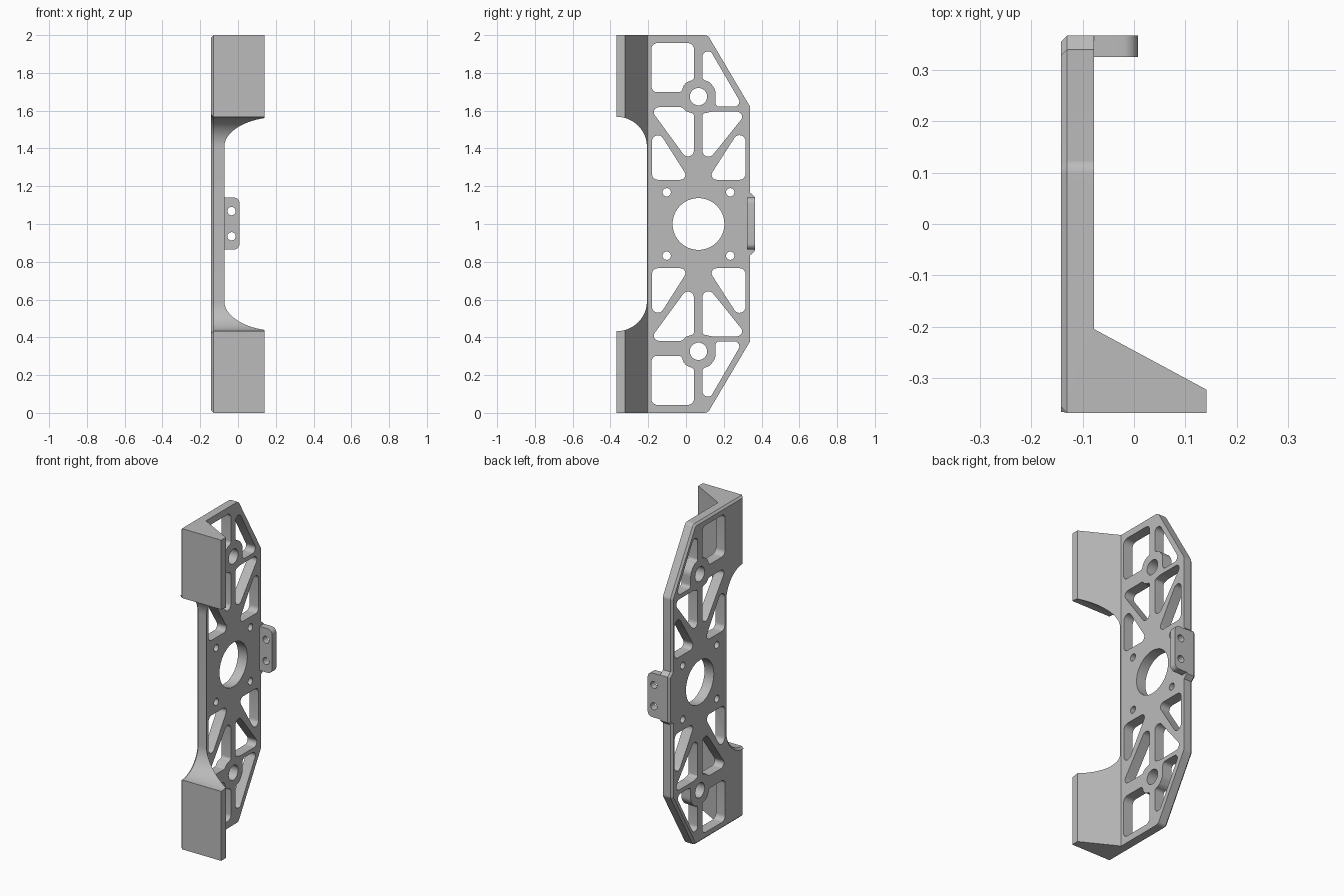
import bpy, bmesh, math
from mathutils import Vector

if "Cube" in bpy.data.objects:
    bpy.data.objects.remove(bpy.data.objects["Cube"], do_unlink=True)

grey = bpy.data.materials.new("plain grey")
grey.use_nodes = True
COLOUR = (0.5, 0.5, 0.5, 1)
grey.diffuse_color = COLOUR
grey.node_tree.nodes["Principled BSDF"].inputs["Base Color"].default_value = COLOUR


def rounded(corners, segments=8):
    """Turn (u, v, radius) corners into a filleted outline."""
    out = []
    for i, (u, v, r) in enumerate(corners):
        p = Vector((u, v))
        if r == 0:
            out.append(p)
            continue
        a = (Vector(corners[i - 1][:2]) - p).normalized()
        b = (Vector(corners[(i + 1) % len(corners)][:2]) - p).normalized()
        half = a.angle(b) / 2
        centre = p + (a + b).normalized() * r / math.sin(half)
        start = p + a * r / math.tan(half) - centre
        end = p + b * r / math.tan(half) - centre
        sweep = start.angle(end)
        for k in range(segments + 1):
            t = k / segments
            out.append(centre + (start * math.sin((1 - t) * sweep)
                                 + end * math.sin(t * sweep)) / math.sin(sweep))
    return out


def circle(u, v, r, n=32):
    return [Vector((u + r * math.cos(math.tau * k / n),
                    v + r * math.sin(math.tau * k / n))) for k in range(n)]


def prisms(name, outlines, axis, low, high, chamfer=0):
    """Extrude flat outlines along an axis; optionally chamfer the low rim."""
    place = {"x": lambda u, v, d: (d, u, v),
             "y": lambda u, v, d: (u, d, v),
             "z": lambda u, v, d: (u, v, d)}[axis]
    bm = bmesh.new()
    for outline in outlines:
        ends = [[bm.verts.new(place(u, v, d)) for u, v in outline] for d in (low, high)]
        rim = bm.faces.new(ends[0])
        bm.faces.new(ends[1])
        for k in range(len(outline)):
            bm.faces.new((ends[0][k - 1], ends[0][k], ends[1][k], ends[1][k - 1]))
    bmesh.ops.recalc_face_normals(bm, faces=bm.faces)
    if chamfer:
        bmesh.ops.bevel(bm, geom=list(rim.edges), offset=chamfer, segments=1,
                        affect="EDGES", clamp_overlap=False)
    mesh = bpy.data.meshes.new(name)
    bm.to_mesh(mesh)
    bm.free()
    mesh.materials.append(grey)
    ob = bpy.data.objects.new(name, mesh)
    bpy.context.collection.objects.link(ob)
    return ob


def combine(ob, tool, operation):
    mod = ob.modifiers.new("cut", "BOOLEAN")
    mod.operation, mod.object, mod.solver = operation, tool, "EXACT"
    bpy.context.view_layer.objects.active = ob
    bpy.ops.object.modifier_apply(modifier=mod.name)
    bpy.data.objects.remove(tool, do_unlink=True)


def finish(ob):
    bpy.ops.object.select_all(action="DESELECT")
    ob.select_set(True)
    bpy.context.view_layer.objects.active = ob
    bpy.ops.object.shade_smooth_by_angle(angle=math.radians(25))


# Side silhouette, listed for the upper half and mirrored about mid height
upper = [(0.34, 0.165, 0), (0.34, 0.62, 0.03), (0.115, 1, 0.03), (-0.367, 1, 0),
         (-0.367, 0.567, 0), (-0.207, 0.567, 0.158)]
upper = [(0.366, 0.142, 0), (0.352, 0.155, 0)] + upper
side = [(y, 1 + z, r) for y, z, r in upper]
side += [(y, 1 - z, r) for y, z, r in reversed(upper)]
frame = prisms("bracket_frame", [rounded(side, 14)], "x", -0.142, 0.141, 0.012)

# Plan section: thin plate with a wedge-shaped front flange
plan = [(-0.2, -0.5), (0.2, -0.5), (0.2, -0.354), (0.141, -0.322),
        (-0.078, -0.204), (-0.078, 0.5), (-0.2, 0.5)]
combine(frame, prisms("plan_section", [[Vector(p) for p in plan]], "z", -0.2, 2.2),
        "INTERSECT")

# Lightening windows around each boss, in small units from the boss centre
UNIT = 0.0053
BOSS_Y, BOSS_Z = 0.066, 0.674
windows = [
    [(-47, 53.5, 6), (-4.5, 53.5, 6), (-4.5, 17, 3.5), (-14, 14, 10),
     (-17, 4.5, 3.5), (-47, 4.5, 6)],
    [(4, 45, 5), (12.5, 45, 4), (44.5, -10, 5), (17, -10, 4), (17, 7, 10),
     (11, 15, 10), (4, 17, 3.5)],
    [(-49.5, -10.5, 5), (-16, -10.5, 3.5), (-13, -14.5, 6), (-4.5, -17, 3.5),
     (-4.5, -72, 6)],
    [(4, -17, 3), (13, -15, 6), (49, -15, 5), (4, -71, 6)],
    [(-46.5, -24, 6), (-9, -83, 5), (-46.5, -83, 6)],
    [(47, -24, 6), (9, -83, 5), (47, -83, 6)],
]
holes = [circle(BOSS_Y, 1, 0.137, 64)]
for s in (1, -1):
    for w in windows:
        holes.append([Vector((BOSS_Y + u * UNIT, 1 + s * (BOSS_Z + v * UNIT)))
                      for u, v in rounded(w)])
    holes.append(circle(BOSS_Y, 1 + s * BOSS_Z, 0.046))
    for dy in (-0.168, 0.168):
        holes.append(circle(BOSS_Y + dy, 1 + s * 0.168, 0.022, 20))
combine(frame, prisms("window_cutters", holes, "x", -0.2, -0.05), "DIFFERENCE")
finish(frame)

# Rear mounting tab with two screw holes
tab_shape = rounded([(-0.078, 0.865, 0), (0.008, 0.865, 0.03),
                     (0.008, 1.14, 0.03), (-0.078, 1.14, 0)])
tab = prisms("rear_tab", [tab_shape], "y", 0.324, 0.366)
screw_holes = [circle(-0.034, z, 0.022, 20) for z in (0.935, 1.068)]
combine(tab, prisms("screw_cutters", screw_holes, "y", 0.2, 0.5), "DIFFERENCE")
finish(tab)
